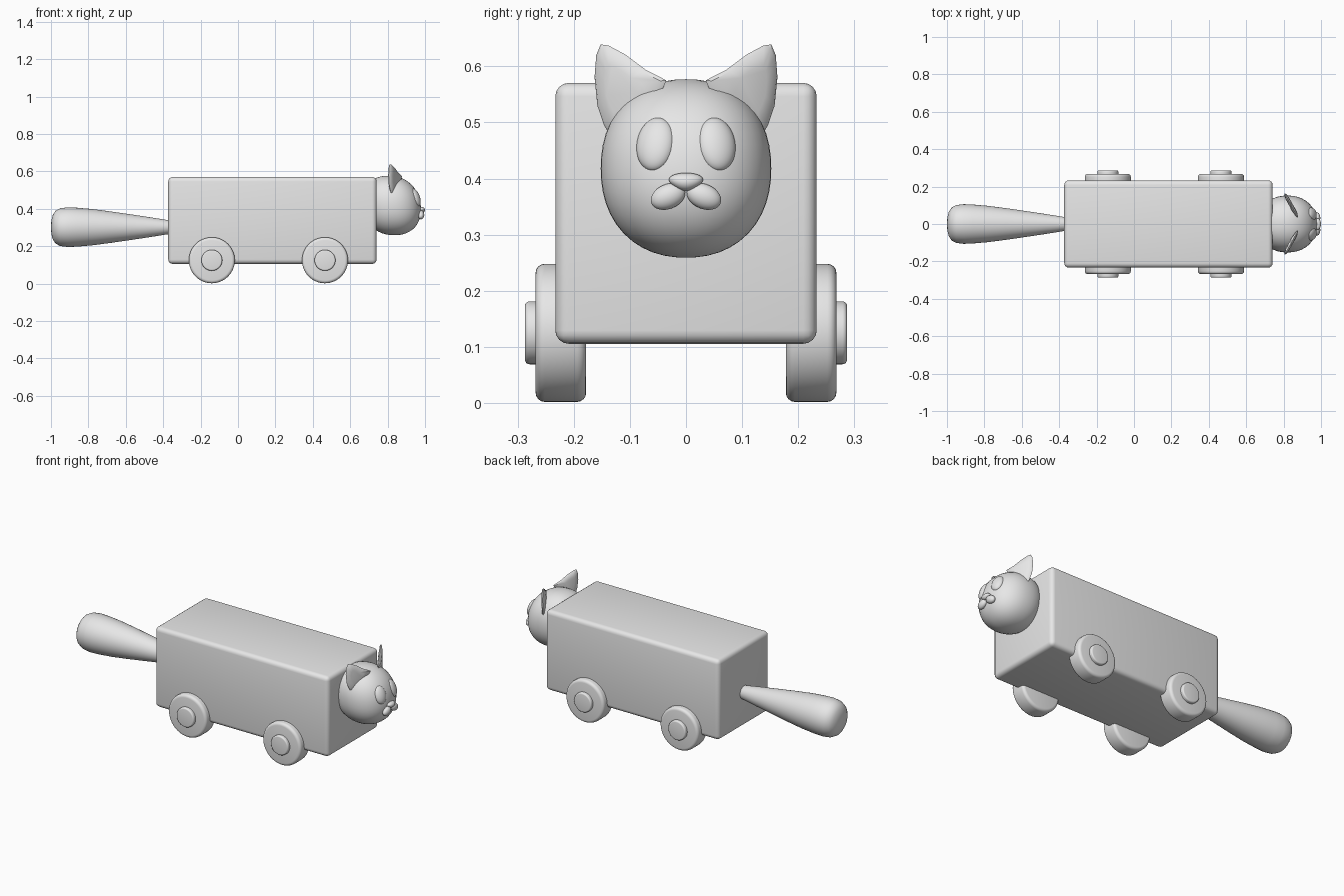
import bpy, bmesh, math
from mathutils import Vector, Matrix

cube = bpy.data.objects.get("Cube")
if cube:
    bpy.data.objects.remove(cube, do_unlink=True)

grey = bpy.data.materials.new("light_grey")
grey.use_nodes = True
GREY = (0.8, 0.8, 0.8, 1)
grey.diffuse_color = GREY
for node in grey.node_tree.nodes:
    if node.type == 'BSDF_PRINCIPLED':
        node.inputs["Base Color"].default_value = GREY


def finish(name, bm, bevel=0, segments=4, angle=40):
    """Turn a bmesh into a named, smooth shaded object."""
    bmesh.ops.recalc_face_normals(bm, faces=bm.faces)
    mesh = bpy.data.meshes.new(name)
    bm.to_mesh(mesh)
    bm.free()
    mesh.materials.append(grey)
    obj = bpy.data.objects.new(name, mesh)
    bpy.context.collection.objects.link(obj)
    bpy.ops.object.select_all(action='DESELECT')
    obj.select_set(True)
    bpy.context.view_layer.objects.active = obj
    if bevel:
        mod = obj.modifiers.new("rounded_edges", 'BEVEL')
        mod.width = bevel
        mod.segments = segments
        mod.limit_method = 'ANGLE'
        mod.angle_limit = math.radians(50)
        bpy.ops.object.modifier_apply(modifier=mod.name)
    bpy.ops.object.shade_smooth_by_angle(angle=math.radians(angle))
    return obj


def ellipsoid(name, centre, radii, rotation=Matrix(), shape=None):
    bm = bmesh.new()
    bmesh.ops.create_uvsphere(bm, u_segments=40, v_segments=24, radius=1)
    for v in bm.verts:
        p = shape(v.co) if shape else v.co
        p = Vector((p.x * radii[0], p.y * radii[1], p.z * radii[2]))
        v.co = rotation @ p + Vector(centre)
    return finish(name, bm)


def disc(name, centre, radius, depth, bevel):
    bm = bmesh.new()
    place = Matrix.Translation(centre) @ Matrix.Rotation(math.pi / 2, 4, 'X')
    bmesh.ops.create_cone(bm, cap_ends=True, segments=56, radius1=radius,
                          radius2=radius, depth=depth, matrix=place)
    return finish(name, bm, bevel)


# Box body
bm = bmesh.new()
bmesh.ops.create_cube(bm, size=1, matrix=Matrix.Translation((0.184, 0, 0.338))
                      @ Matrix.Diagonal((1.114, 0.466, 0.465, 1)))
finish("body", bm, 0.024)

# Wheels and hubs
for end, x in (("rear", -0.14), ("front", 0.465)):
    for side, s in (("left", 1), ("right", -1)):
        disc(f"{end}_{side}_wheel", (x, s * 0.223, 0.125), 0.123, 0.09, 0.016)
        disc(f"{end}_{side}_hub", (x, s * 0.265, 0.125), 0.056, 0.044, 0.008)

# Tail, turned around the x axis
profile = [(-0.33, 0.030), (-0.37, 0.037), (-0.47, 0.053), (-0.57, 0.068),
           (-0.68, 0.084), (-0.78, 0.097), (-0.86, 0.104), (-0.91, 0.106),
           (-0.95, 0.101), (-0.975, 0.088), (-0.99, 0.066), (-0.998, 0.035)]
bm = bmesh.new()
rings = []
for x, r in profile:
    rings.append([bm.verts.new((x, r * math.cos(a), 0.302 + r * math.sin(a)))
                  for a in (math.tau * i / 40 for i in range(40))])
for a, b in zip(rings, rings[1:]):
    for i in range(40):
        j = (i + 1) % 40
        bm.faces.new((a[i], a[j], b[j], b[i]))
bm.faces.new(rings[0])
tip = bm.verts.new((-1.0, 0, 0.302))
for i in range(40):
    bm.faces.new((rings[-1][i], rings[-1][(i + 1) % 40], tip))
finish("tail", bm)


# Head: slightly boxy ball with the chin pushed forward
def head_shape(p):
    k = 2.2
    n = sum(abs(c) ** k for c in p) ** (1 / k)
    q = p / n
    q.x -= 0.1 * q.z
    return q


ellipsoid("head", (0.82, 0, 0.418), (0.157, 0.152, 0.159), shape=head_shape)

# Ears: thin pillow-shaped plates, inner edge further forward
ear = [(0.035, 0.575), (0.072, 0.594), (0.108, 0.621), (0.138, 0.637),
       (0.152, 0.639), (0.160, 0.620), (0.163, 0.580), (0.158, 0.530),
       (0.146, 0.495), (0.132, 0.470), (0.085, 0.500), (0.050, 0.540)]
mid = Vector((0.115, 0.565))
facing = Vector((1, 0.55)).normalized()
for side, s in (("left", 1), ("right", -1)):
    bm = bmesh.new()

    def point(y, z, t):
        x = 0.81 + (0.155 - y) * 0.55
        return bm.verts.new((x + facing.x * t, s * (y + facing.y * t), z))

    def ring(scale, t):
        return [point(*(mid + (Vector(p) - mid) * scale), t) for p in ear]

    rim = ring(1, 0)
    for sign in (1, -1):
        loops = [rim, ring(0.9, sign * 0.006), ring(0.5, sign * 0.010)]
        for a, b in zip(loops, loops[1:]):
            for i in range(len(ear)):
                j = (i + 1) % len(ear)
                bm.faces.new((a[i], a[j], b[j], b[i]))
        bm.faces.new(loops[-1])
    finish(side + "_ear", bm)

# Eyes and muzzle lobes
for side, s in (("left", 1), ("right", -1)):
    turn = (Matrix.Rotation(s * 0.32, 3, 'Z')
            @ Matrix.Rotation(-0.36, 3, 'Y'))
    ellipsoid(side + "_eye", (0.949, s * 0.054, 0.461),
              (0.022, 0.035, 0.050), turn)
    ellipsoid(side + "_muzzle", (0.978, s * 0.032, 0.368),
              (0.018, 0.032, 0.022), Matrix.Rotation(-s * 0.4, 3, 'X'))


# Nose: rounded, narrowing downward
def nose_shape(p):
    return Vector((p.x, p.y * (1 + 0.3 * p.z), p.z))


ellipsoid("nose", (0.982, 0, 0.394), (0.018, 0.029, 0.016), shape=nose_shape)
